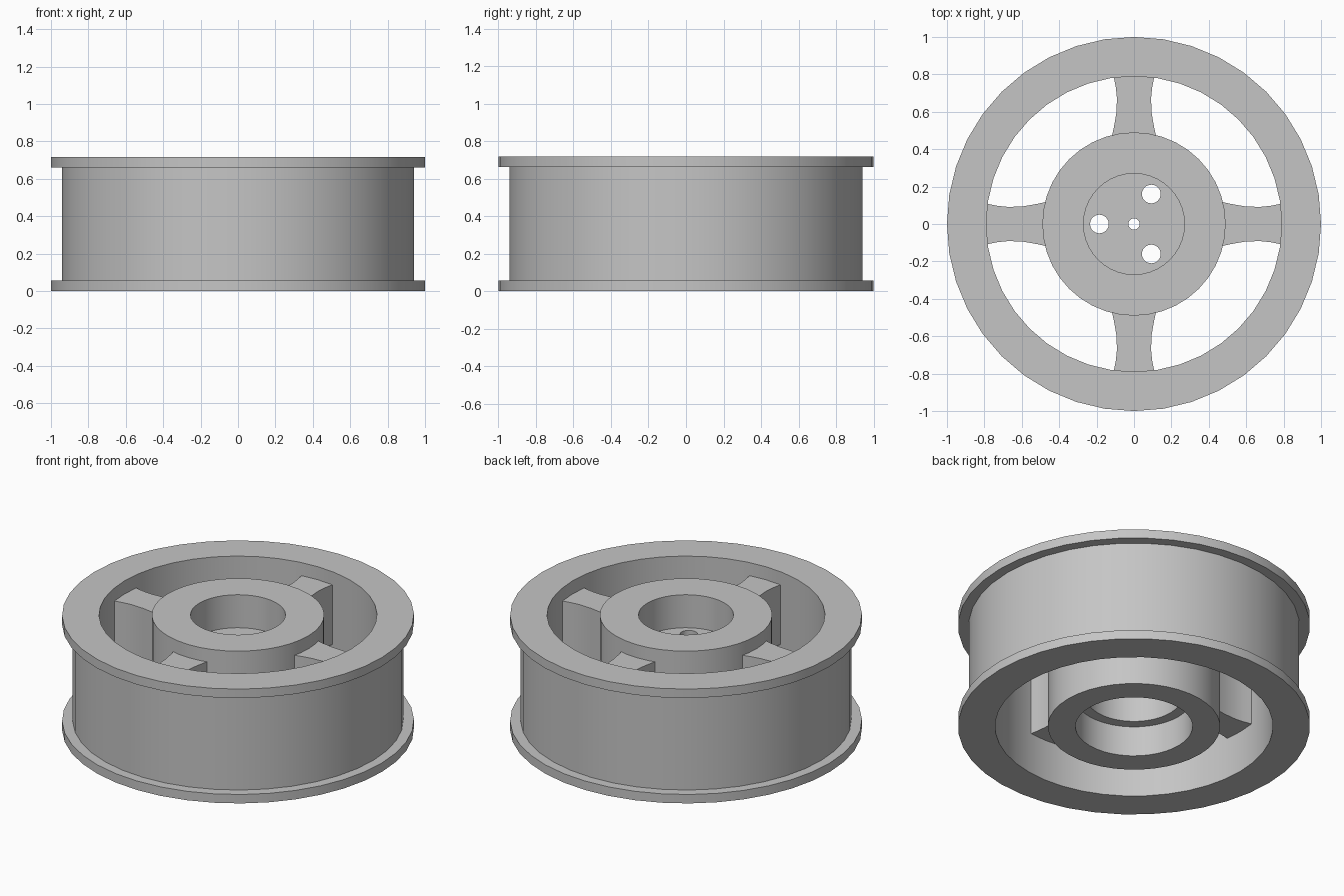
import bpy
import bmesh
from math import pi, cos, sin, radians
from mathutils import Matrix

cube = bpy.data.objects.get("Cube")
if cube:
    bpy.data.objects.remove(cube, do_unlink=True)

HEIGHT = 0.717
FLANGE = 0.056
SEGMENTS = 40

grey = bpy.data.materials.new("plain_grey")
grey.use_nodes = True
colour = (0.56, 0.56, 0.56, 1)
grey.diffuse_color = colour
grey.node_tree.nodes["Principled BSDF"].inputs["Base Color"].default_value = colour


def finish(name, bm):
    """Turn a bmesh into a shaded object."""
    bmesh.ops.recalc_face_normals(bm, faces=bm.faces)
    mesh = bpy.data.meshes.new(name)
    bm.to_mesh(mesh)
    bm.free()
    mesh.materials.append(grey)
    obj = bpy.data.objects.new(name, mesh)
    bpy.context.collection.objects.link(obj)
    return obj


def smooth(obj):
    bpy.ops.object.select_all(action='DESELECT')
    obj.select_set(True)
    bpy.context.view_layer.objects.active = obj
    bpy.ops.object.shade_smooth_by_angle(angle=radians(30))


def lathe(name, profile):
    """Revolve a closed (radius, z) profile about the vertical axis."""
    bm = bmesh.new()
    rings = []
    for i in range(SEGMENTS):
        a = 2 * pi * i / SEGMENTS
        rings.append([bm.verts.new((r * cos(a), r * sin(a), z)) for r, z in profile])
    for i, ring in enumerate(rings):
        following = rings[(i + 1) % SEGMENTS]
        for j in range(len(profile)):
            k = (j + 1) % len(profile)
            bm.faces.new((ring[j], following[j], following[k], ring[k]))
    return finish(name, bm)


def add_cylinder(bm, radius, bottom, top, x=0, y=0, segments=24):
    bmesh.ops.create_cone(bm, cap_ends=True, segments=segments,
                          radius1=radius, radius2=radius, depth=top - bottom,
                          matrix=Matrix.Translation((x, y, (top + bottom) / 2)))


# Flanged outer rim
rim = lathe("rim", [(0.79, 0), (1, 0), (1, FLANGE), (0.94, FLANGE),
                    (0.94, HEIGHT - FLANGE), (1, HEIGHT - FLANGE),
                    (1, HEIGHT), (0.79, HEIGHT)])
smooth(rim)

# Hub with a wider counterbore underneath
hub = lathe("hub", [(0.27, HEIGHT), (0.49, HEIGHT), (0.49, 0),
                    (0.333, 0), (0.333, 0.19), (0.27, 0.19)])
smooth(hub)

# Mounting plate inside the hub, drilled for an axle and three bolts
bm = bmesh.new()
add_cylinder(bm, 0.28, 0.43, 0.51, segments=SEGMENTS)
plate = finish("mounting_plate", bm)

bm = bmesh.new()
add_cylinder(bm, 0.03, 0.3, 0.6)
for i in range(3):
    a = pi + i * 2 * pi / 3
    add_cylinder(bm, 0.05, 0.3, 0.6, 0.185 * cos(a), 0.185 * sin(a))
drills = finish("drill_cutter", bm)
drills.hide_render = True

cut = plate.modifiers.new("holes", 'BOOLEAN')
cut.operation = 'DIFFERENCE'
cut.solver = 'EXACT'
cut.object = drills
bpy.context.view_layer.objects.active = plate
bpy.ops.object.modifier_apply(modifier=cut.name)
bpy.data.objects.remove(drills, do_unlink=True)
smooth(plate)

# Four waisted spokes
side = [(0.47, 0.118), (0.52, 0.107), (0.59, 0.095), (0.67, 0.091),
        (0.73, 0.097), (0.80, 0.111)]
outline = side + [(x, -y) for x, y in reversed(side)]
for i, place in enumerate(("left", "back", "right", "front")):
    bm = bmesh.new()
    face = bm.faces.new([bm.verts.new((x, y, 0.26)) for x, y in outline])
    new = bmesh.ops.extrude_face_region(bm, geom=[face])["geom"]
    bmesh.ops.translate(bm, vec=(0, 0, 0.375),
                        verts=[v for v in new if isinstance(v, bmesh.types.BMVert)])
    bmesh.ops.rotate(bm, verts=bm.verts, matrix=Matrix.Rotation(i * pi / 2, 3, 'Z'))
    smooth(finish("spoke_" + place, bm))
